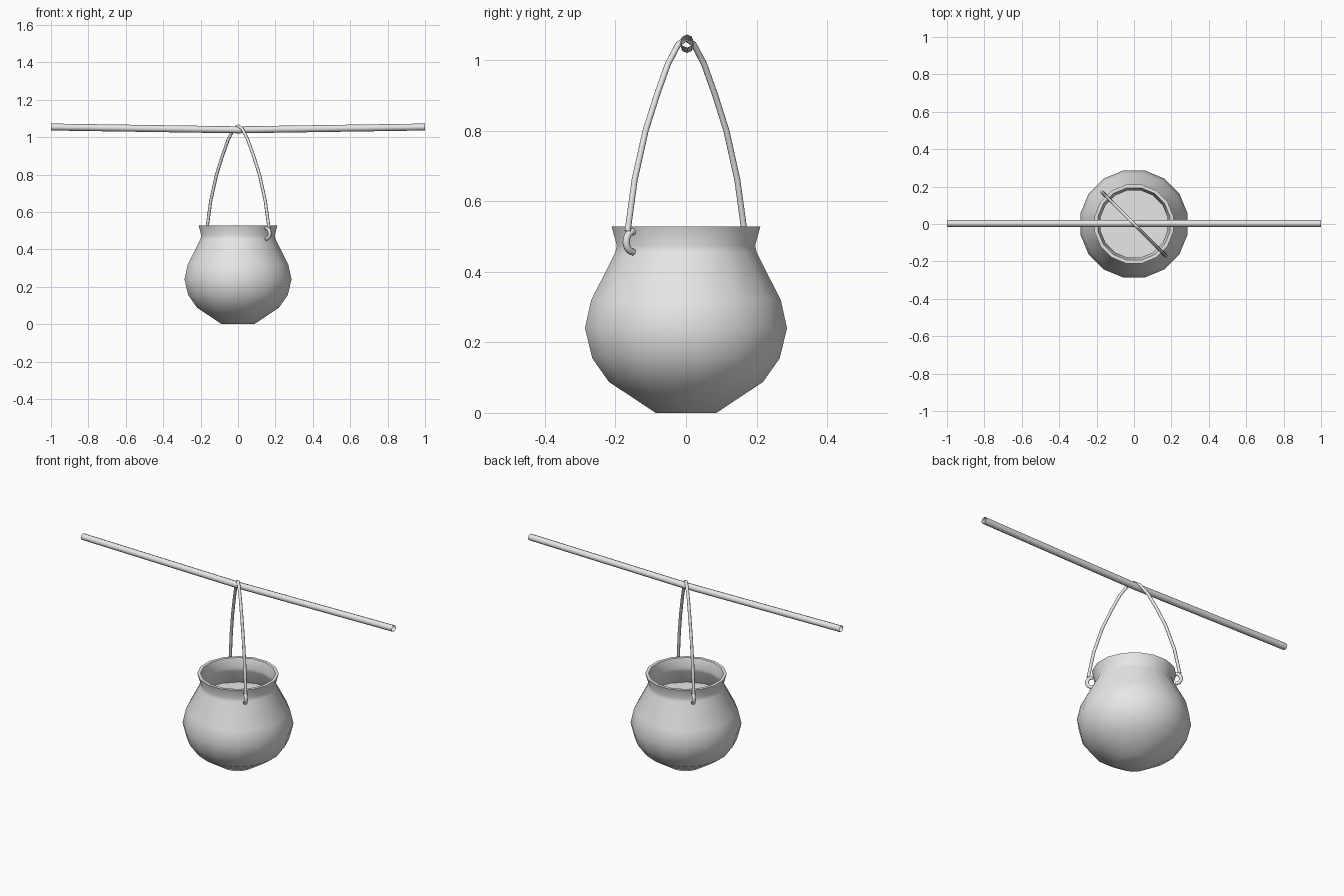
import bpy, bmesh
from math import pi, sin, cos, sqrt
from mathutils import Matrix, Vector

cube = bpy.data.objects.get("Cube")
if cube:
    bpy.data.objects.remove(cube, do_unlink=True)

GREY = (0.8, 0.8, 0.8, 1.0)
iron = bpy.data.materials.new("plain grey")
iron.use_nodes = True
iron.diffuse_color = GREY
iron.node_tree.nodes["Principled BSDF"].inputs["Base Color"].default_value = GREY

SIDES = 16


def finish(obj, angle):
    """Give an object the material and smooth shading."""
    obj.data.materials.clear()
    obj.data.materials.append(iron)
    bpy.ops.object.select_all(action="DESELECT")
    obj.select_set(True)
    bpy.context.view_layer.objects.active = obj
    bpy.ops.object.shade_smooth_by_angle(angle=angle)
    return obj


def lathe(name, profile, angle):
    """Turn a radius/height profile around the z axis."""
    bm = bmesh.new()
    verts = [bm.verts.new((r, 0, z)) for r, z in profile]
    edges = [bm.edges.new(pair) for pair in zip(verts, verts[1:])]
    bmesh.ops.rotate(bm, verts=verts, matrix=Matrix.Rotation(pi / SIDES, 3, "Z"))
    bmesh.ops.spin(bm, geom=verts + edges, axis=(0, 0, 1), cent=(0, 0, 0),
                   angle=2 * pi, steps=SIDES)
    bmesh.ops.remove_doubles(bm, verts=bm.verts, dist=0.0005)
    bmesh.ops.recalc_face_normals(bm, faces=bm.faces)
    mesh = bpy.data.meshes.new(name)
    bm.to_mesh(mesh)
    bm.free()
    obj = bpy.data.objects.new(name, mesh)
    bpy.context.collection.objects.link(obj)
    return finish(obj, angle)


def tube(name, points, radius, caps=False):
    """Sweep a round section along a path."""
    curve = bpy.data.curves.new(name, "CURVE")
    curve.dimensions = "3D"
    curve.bevel_depth = radius
    curve.bevel_resolution = 2
    curve.use_fill_caps = caps
    spline = curve.splines.new("POLY")
    spline.points.add(len(points) - 1)
    for p, co in zip(spline.points, points):
        p.co = (*co, 1)
    obj = bpy.data.objects.new(name, curve)
    bpy.context.collection.objects.link(obj)
    bpy.ops.object.select_all(action="DESELECT")
    obj.select_set(True)
    bpy.context.view_layer.objects.active = obj
    bpy.ops.object.convert(target="MESH")
    return finish(bpy.context.view_layer.objects.active, pi / 3)


def diagonal(d, z):
    """Point in the upright plane of the bail, d from the centre."""
    return Vector((d / sqrt(2), -d / sqrt(2), z))


# Pot: outer wall, flared lip, inner wall down to the contents
lathe("pot", [(0, 0), (0.088, 0), (0.223, 0.088), (0.271, 0.155), (0.292, 0.24),
              (0.274, 0.32), (0.204, 0.455), (0.2, 0.475), (0.215, 0.528),
              (0.197, 0.528), (0.183, 0.475), (0.187, 0.455), (0.235, 0.36)], pi / 3)
lathe("pot_contents", [(0, 0.37), (0.232, 0.37)], pi / 6)

# Bail: bent wire running over the pole
side = [(0.234, 0.515), (0.206, 0.66), (0.162, 0.8), (0.115, 0.905),
        (0.072, 0.99), (0.03, 1.046)]
path = [diagonal(d, z) for d, z in side] + [diagonal(0, 1.061)]
path += [diagonal(-d, z) for d, z in reversed(side)]
tube("bail", path, 0.0085)

# Hooks: curled ends reaching the neck of the pot
for label, s in (("left", 1), ("right", -1)):
    arc = [pi * (0.5 - i / 8) for i in range(9)]
    tube("hook_" + label,
         [diagonal(s * (0.212 + 0.028 * cos(a)), 0.485 + 0.029 * sin(a)) for a in arc],
         0.01, caps=True)

# Pole: open tube sagging slightly under the load
tube("pole", [(x, 0.003, 1.039 + 0.015 * abs(x)) for x in (-1, -0.5, 0, 0.5, 1)], 0.0185)
